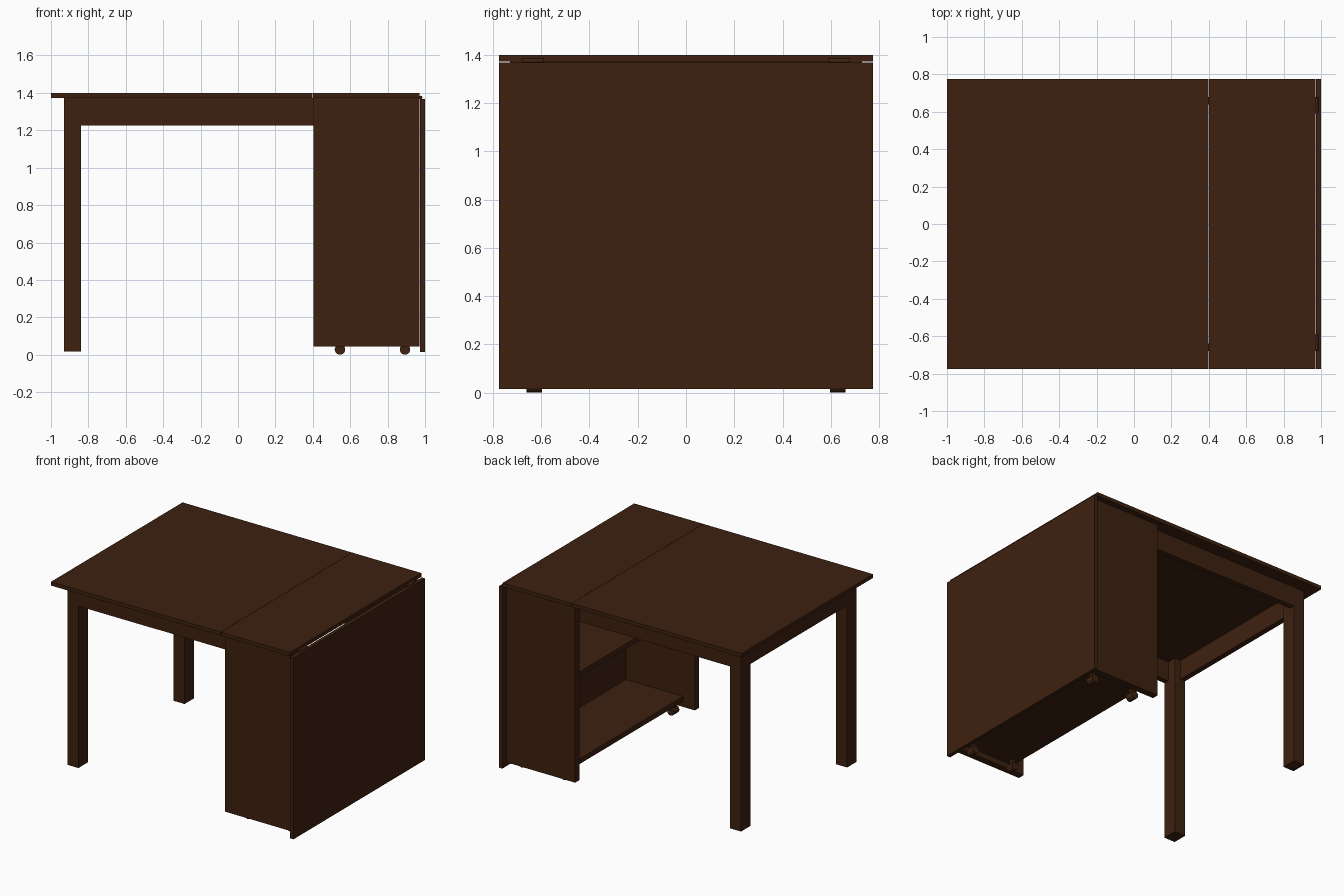
import bpy, bmesh, math
from mathutils import Matrix

if "Cube" in bpy.data.objects:
    bpy.data.objects.remove(bpy.data.objects["Cube"])

wood = bpy.data.materials.new("dark brown wood")
wood.diffuse_color = (0.048, 0.0155, 0.005, 1)
wood.use_nodes = True
wood.node_tree.nodes["Principled BSDF"].inputs["Base Color"].default_value = wood.diffuse_color


def finish(name, bm):
    me = bpy.data.meshes.new(name)
    bm.to_mesh(me)
    bm.free()
    me.materials.append(wood)
    ob = bpy.data.objects.new(name, me)
    bpy.context.scene.collection.objects.link(ob)
    return ob


def box(name, x, y, z):
    bm = bmesh.new()
    bmesh.ops.create_cube(bm, size=1)
    for v in bm.verts:
        v.co = [lo + (c + 0.5) * (hi - lo) for c, (lo, hi) in zip(v.co, (x, y, z))]
    return finish(name, bm)


def rod_y(name, x, z, r, y, sides=20):
    # cylinder lying along y
    bm = bmesh.new()
    m = Matrix.Translation((x, (y[0] + y[1]) / 2, z)) @ Matrix.Rotation(math.pi / 2, 4, 'X')
    bmesh.ops.create_cone(bm, cap_ends=True, segments=sides, radius1=r, radius2=r,
                          depth=abs(y[1] - y[0]), matrix=m)
    for f in bm.faces:
        f.smooth = len(f.verts) == 4
    for e in bm.edges:
        e.smooth = all(len(f.verts) == 4 for f in e.link_faces)
    return finish(name, bm)


def span(s, a, b):
    return tuple(sorted((s * a, s * b)))


UNDER = 1.372

# table top in two boards, and the folded-down leaf
box("main_top", (-1.0, 0.399), (-0.775, 0.775), (UNDER, 1.4))
box("cabinet_top", (0.401, 0.97), (-0.775, 0.775), (UNDER, 1.4))
box("drop_leaf", (0.972, 1.0), (-0.775, 0.775), (0.015, 1.368))

# cabinet shelves
box("bottom_shelf", (0.50, 0.97), (-0.68, 0.68), (0.085, 0.124))
box("middle_shelf", (0.50, 0.97), (-0.68, 0.68), (0.735, 0.773))

# apron across the leg end
box("end_apron", (-0.93, -0.89), (-0.57, 0.57), (1.225, UNDER))

for s, side in ((-1, "front"), (1, "back")):
    box(side + "_leg", (-0.93, -0.84), span(s, 0.57, 0.68), (0.018, UNDER))
    # long apron in two lengths
    box(side + "_apron_outer", (-0.84, -0.185), span(s, 0.64, 0.68), (1.225, UNDER))
    box(side + "_apron_inner", (-0.184, 0.403), span(s, 0.64, 0.678), (1.225, UNDER))
    # cabinet side
    box(side + "_cabinet_side", (0.403, 0.97), span(s, 0.68, 0.73), (0.045, UNDER))
    # hinge between the top and the leaf
    rod_y(side + "_hinge", 0.976, 1.375, 0.01, span(s, 0.59, 0.68), 12)
    # castors
    for x, end in ((0.545, "inner"), (0.893, "outer")):
        rod_y(f"{side}_{end}_castor_wheel", x, 0.028, 0.028, span(s, 0.597, 0.66))
        box(f"{side}_{end}_castor_stem", (x - 0.015, x + 0.015), span(s, 0.615, 0.642),
            (0.045, 0.086))
